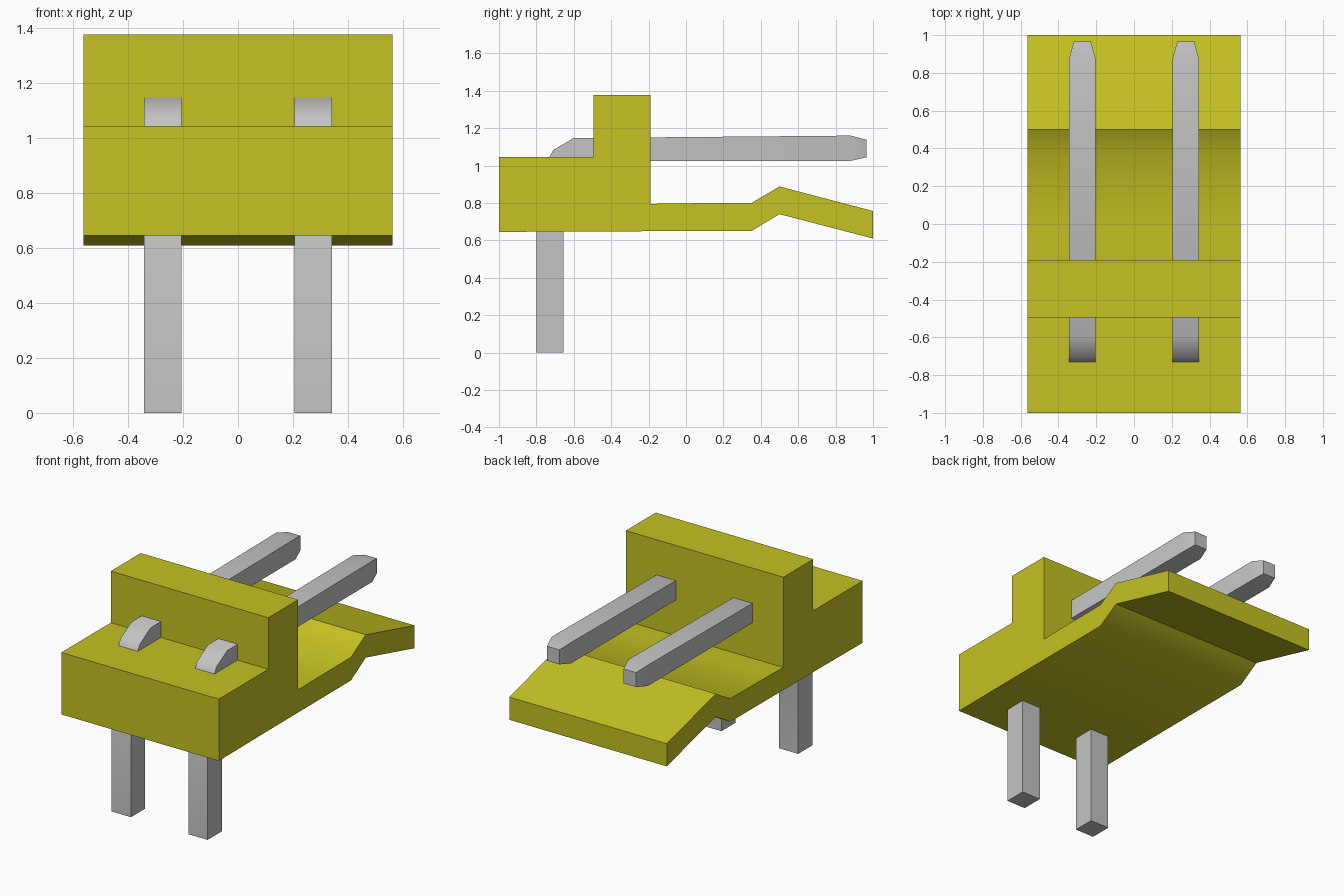
import bpy, bmesh, math

old = bpy.data.objects.get("Cube")
if old:
    bpy.data.objects.remove(old, do_unlink=True)


def make_material(name, color):
    m = bpy.data.materials.new(name)
    m.diffuse_color = color
    m.use_nodes = True
    bsdf = m.node_tree.nodes["Principled BSDF"]
    bsdf.inputs["Base Color"].default_value = color
    return m


yellow = make_material("yellow plastic", (0.56, 0.54, 0.016, 1))
metal = make_material("grey metal", (0.55, 0.55, 0.55, 1))


def loft(name, rings, material, angle):
    """Join matching rings of points with quads and cap both ends."""
    bm = bmesh.new()
    loops = [[bm.verts.new(p) for p in ring] for ring in rings]
    n = len(loops[0])
    for a, b in zip(loops, loops[1:]):
        for i in range(n):
            j = (i + 1) % n
            bm.faces.new((a[i], a[j], b[j], b[i]))
    bm.faces.new(loops[0][::-1])
    bm.faces.new(loops[-1])
    bmesh.ops.recalc_face_normals(bm, faces=bm.faces)
    mesh = bpy.data.meshes.new(name)
    bm.to_mesh(mesh)
    bm.free()
    mesh.materials.append(material)
    obj = bpy.data.objects.new(name, mesh)
    bpy.context.collection.objects.link(obj)
    bpy.ops.object.select_all(action='DESELECT')
    obj.select_set(True)
    bpy.context.view_layer.objects.active = obj
    bpy.ops.object.shade_smooth_by_angle(angle=math.radians(angle))
    return obj


# Housing: side profile (y, z) extruded across the width
profile = [(-1, 0.645), (-0.58, 0.648), (0.35, 0.65), (0.5, 0.74),
           (1, 0.61), (1, 0.757), (0.5, 0.888), (0.35, 0.80),
           (-0.05, 0.798), (-0.19, 0.795), (-0.19, 1.378),
           (-0.495, 1.378), (-0.495, 1.045), (-1, 1.045)]
loft("housing", [[(x, y, z) for y, z in profile] for x in (-0.563, 0.563)],
     yellow, 35)

# Bent pins: sections of outer (y, z), inner (y, z), half width
sections = [((-0.80, 0), (-0.655, 0), 0.069),
            ((-0.80, 0.88), (-0.655, 0.88), 0.069),
            ((-0.73, 1.045), (-0.63, 0.97), 0.069),
            ((-0.71, 1.083), (-0.61, 1.00), 0.069),
            ((-0.60, 1.147), (-0.55, 1.025), 0.069),
            ((0.88, 1.160), (0.88, 1.025), 0.069),
            ((0.965, 1.138), (0.965, 1.044), 0.045)]
for name, cx in (("left_pin", 0.274), ("right_pin", -0.274)):
    rings = [[(cx - w, *o), (cx + w, *o), (cx + w, *i), (cx - w, *i)]
             for o, i, w in sections]
    loft(name, rings, metal, 35)
